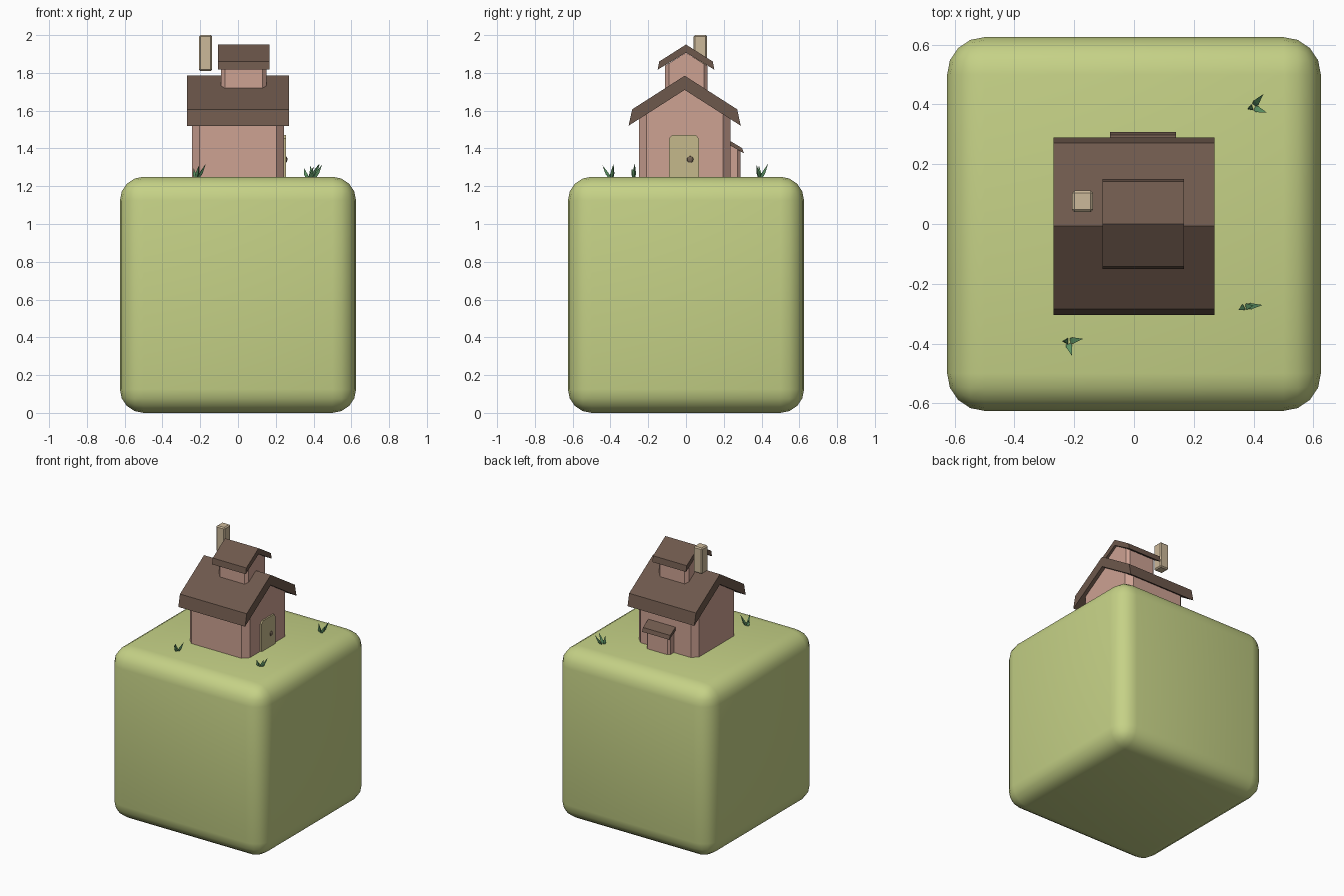
import bpy, bmesh, math
from mathutils import Vector

if "Cube" in bpy.data.objects:
    bpy.data.objects.remove(bpy.data.objects["Cube"])


def material(name, rgb):
    m = bpy.data.materials.new(name)
    m.diffuse_color = (*rgb, 1)
    m.use_nodes = True
    m.node_tree.nodes["Principled BSDF"].inputs["Base Color"].default_value = m.diffuse_color
    return m


GREEN = material("meadow", (0.56, 0.64, 0.24))
WALL = material("plaster", (0.61, 0.36, 0.29))
ROOF = material("roof_brown", (0.155, 0.098, 0.072))
STONE = material("stone", (0.60, 0.48, 0.32))
DOOR = material("door_wood", (0.56, 0.48, 0.26))
KNOB = material("knob_brown", (0.18, 0.13, 0.09))
GRASS = material("grass_green", (0.12, 0.32, 0.14))


def finish(name, bm, mat):
    bmesh.ops.recalc_face_normals(bm, faces=bm.faces)
    me = bpy.data.meshes.new(name)
    bm.to_mesh(me)
    bm.free()
    me.materials.append(mat)
    ob = bpy.data.objects.new(name, me)
    bpy.context.collection.objects.link(ob)
    return ob


def prism(name, profile, x0, x1, mat, chamfer=0):
    """Extrude a (y, z) profile along x, optionally chamfering the upright edges."""
    bm = bmesh.new()
    a, b = [[bm.verts.new((x, y, z)) for y, z in profile] for x in (x0, x1)]
    bm.faces.new(a)
    bm.faces.new(b[::-1])
    for i in range(len(a)):
        bm.faces.new((a[i - 1], a[i], b[i], b[i - 1]))
    bmesh.ops.recalc_face_normals(bm, faces=bm.faces)
    if chamfer:
        up = [e for e in bm.edges
              if (e.verts[0].co.xy - e.verts[1].co.xy).length < 1e-5]
        bmesh.ops.bevel(bm, geom=up, offset=chamfer, segments=1, affect='EDGES')
    return finish(name, bm, mat)


def box(name, lo, hi, mat, bevel=0, segments=1):
    bm = bmesh.new()
    bmesh.ops.create_cube(bm, size=1)
    lo, hi = Vector(lo), Vector(hi)
    bmesh.ops.scale(bm, vec=hi - lo, verts=bm.verts)
    bmesh.ops.translate(bm, vec=(lo + hi) / 2, verts=bm.verts)
    if bevel:
        bmesh.ops.bevel(bm, geom=bm.edges[:], offset=bevel, segments=segments,
                        profile=0.5, affect='EDGES')
    return finish(name, bm, mat)


def gable_walls(name, x0, x1, y0, y1, ridge_y, base, peak, slope, chamfer):
    left, right = peak - (ridge_y - y0) * slope, peak - (y1 - ridge_y) * slope
    prism(name, [(y0, base), (y1, base), (y1, right), (ridge_y, peak), (y0, left)],
          x0, x1, WALL, chamfer)


def gable_roof(name, x0, x1, ridge_y, top, under, out_top, out_low):
    """Chevron section: each arm given as (half width, z) for its upper and lower eave edge."""
    prism(name, [(ridge_y, top), (ridge_y + out_top[0], out_top[1]),
                 (ridge_y + out_low[0], out_low[1]), (ridge_y, under),
                 (ridge_y - out_low[0], out_low[1]), (ridge_y - out_top[0], out_top[1])],
          x0, x1, ROOF)


# rounded ground block
block = box("ground_block", (-0.625, -0.625, 0), (0.625, 0.625, 1.25), GREEN, 0.125, 4)
for p in block.data.polygons:
    p.use_smooth = True

# main house
gable_walls("house_walls", -0.243, 0.243, -0.25, 0.235, -0.007, 1.245, 1.71, 0.62, 0.04)
gable_roof("house_roof", -0.27, 0.27, -0.007, 1.785, 1.71, (0.278, 1.607), (0.297, 1.52))

# upper turret
gable_walls("turret_walls", -0.09, 0.15, -0.11, 0.115, 0.0, 1.70, 1.907, 0.62, 0.02)
gable_roof("turret_roof", -0.105, 0.167, 0.0, 1.95, 1.907, (0.142, 1.86), (0.15, 1.817))

# lean-to on the back wall
prism("lean_to_walls", [(0.2, 1.245), (0.288, 1.245), (0.288, 1.39), (0.2, 1.44)],
      -0.066, 0.126, WALL, 0.016)
prism("lean_to_roof", [(0.2, 1.46), (0.297, 1.402), (0.307, 1.374), (0.2, 1.435)],
      -0.08, 0.14, ROOF)

# chimney, hovering just above the roof
box("chimney", (-0.207, 0.04, 1.81), (-0.137, 0.112, 2.0), STONE, 0.008)

# door with clipped upper corners, and its knob
prism("door", [(-0.09, 1.25), (0.068, 1.25), (0.068, 1.452), (0.053, 1.47),
               (-0.075, 1.47), (-0.09, 1.452)], 0.235, 0.254, DOOR)
bm = bmesh.new()
bmesh.ops.create_uvsphere(bm, u_segments=10, v_segments=6, radius=0.018)
bmesh.ops.scale(bm, vec=(0.5, 1, 1), verts=bm.verts)
bmesh.ops.translate(bm, vec=(0.253, 0.022, 1.342), verts=bm.verts)
finish("door_knob", bm, KNOB)


# grass tufts: leaning blades, widest a third of the way up
def tuft(name, x, y, blades):
    bm = bmesh.new()
    for dx, dy, h in blades:
        tip = Vector((x + dx, y + dy, 1.25 + h))
        root = Vector((x + dx * 0.15, y + dy * 0.15, 1.24))
        mid = root.lerp(tip, 0.35)
        a = math.atan2(dy, dx)
        rings = []
        for c, w in ((root, 0.008), (mid, 0.012)):
            rings.append([bm.verts.new(c + Vector((math.cos(a + k * math.tau / 3),
                                                   math.sin(a + k * math.tau / 3), 0)) * w)
                          for k in range(3)])
        t = bm.verts.new(tip)
        bm.faces.new(rings[0][::-1])
        for k in range(3):
            j = (k + 1) % 3
            bm.faces.new((rings[0][k], rings[0][j], rings[1][j], rings[1][k]))
            bm.faces.new((rings[1][k], rings[1][j], t))
    finish(name, bm, GRASS)


tuft("grass_front_left", -0.222, -0.392, [(0.052, 0.008, 0.07), (0.015, -0.05, 0.06), (-0.012, 0, 0.045)])
tuft("grass_front_right", 0.37, -0.277, [(0.06, 0.006, 0.07), (0.03, 0.004, 0.055), (-0.02, -0.01, 0.045)])
tuft("grass_back_right", 0.395, 0.39, [(0.038, 0.045, 0.07), (0.05, -0.018, 0.065), (-0.012, -0.004, 0.06)])
